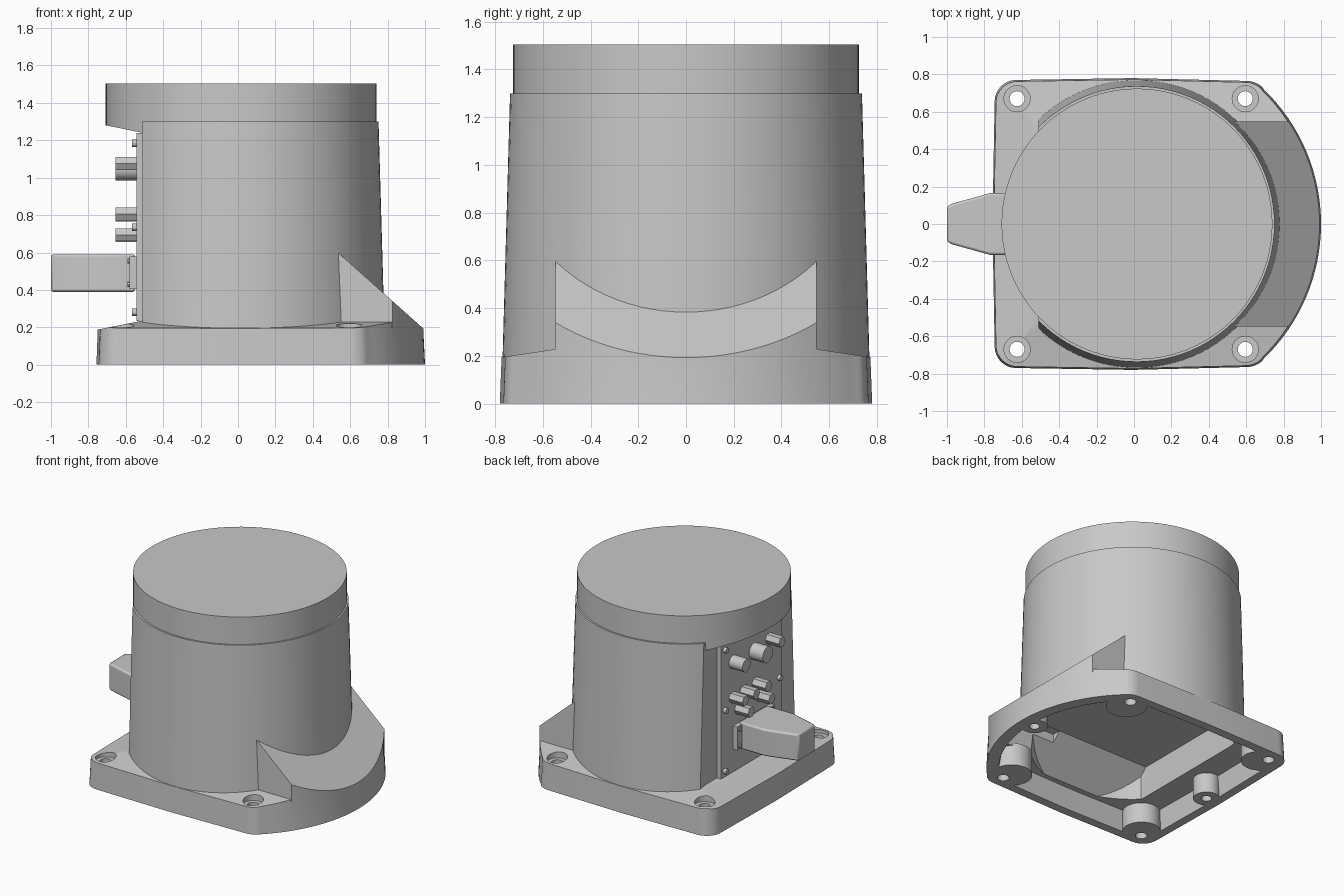
import bpy, bmesh
from math import radians, cos, sin
from mathutils import Matrix, Vector

if "Cube" in bpy.data.objects:
    bpy.data.objects.remove(bpy.data.objects["Cube"])

grey = bpy.data.materials.new("cast grey")
grey.use_nodes = True
grey.diffuse_color = (0.58, 0.58, 0.58, 1)
grey.node_tree.nodes["Principled BSDF"].inputs["Base Color"].default_value = grey.diffuse_color


def finish(name, bm):
    bmesh.ops.recalc_face_normals(bm, faces=bm.faces)
    mesh = bpy.data.meshes.new(name)
    bm.to_mesh(mesh)
    bm.free()
    ob = bpy.data.objects.new(name, mesh)
    bpy.context.collection.objects.link(ob)
    mesh.materials.append(grey)
    return ob


def prism(name, pts, z0, z1, top=1.0):
    """Extrude an xy outline upward, scaling the top for draft."""
    bm = bmesh.new()
    low = [bm.verts.new((x, y, z0)) for x, y in pts]
    high = [bm.verts.new((x * top, y * top, z1)) for x, y in pts]
    bm.faces.new(low[::-1])
    bm.faces.new(high)
    n = len(pts)
    for i in range(n):
        j = (i + 1) % n
        bm.faces.new((low[i], low[j], high[j], high[i]))
    return finish(name, bm)


def rod(name, x0, x1, y, z, r, sides):
    """Cylinder lying along x."""
    bm = bmesh.new()
    turn = Matrix.Translation(((x0 + x1) / 2, y, z)) @ Matrix.Rotation(radians(90), 4, 'Y')
    bmesh.ops.create_cone(bm, cap_ends=True, segments=sides, radius1=r, radius2=r,
                          depth=abs(x1 - x0), matrix=turn)
    return finish(name, bm)


def slice_off(ob, point, normal):
    """Remove what lies on the normal's side of a plane and close the cut."""
    bm = bmesh.new()
    bm.from_mesh(ob.data)
    res = bmesh.ops.bisect_plane(bm, geom=bm.verts[:] + bm.edges[:] + bm.faces[:], dist=1e-5,
                                 plane_co=point, plane_no=Vector(normal).normalized(),
                                 clear_outer=True)
    edges = [g for g in res["geom_cut"] if isinstance(g, bmesh.types.BMEdge)]
    bmesh.ops.holes_fill(bm, edges=edges)
    bmesh.ops.recalc_face_normals(bm, faces=bm.faces)
    bm.to_mesh(ob.data)
    bm.free()


def select(ob):
    bpy.ops.object.select_all(action='DESELECT')
    ob.select_set(True)
    bpy.context.view_layer.objects.active = ob


def combine(ob, other, operation):
    select(ob)
    mod = ob.modifiers.new("combine", 'BOOLEAN')
    mod.operation, mod.object, mod.solver = operation, other, 'EXACT'
    bpy.ops.object.modifier_apply(modifier=mod.name)
    bpy.data.objects.remove(other)


def arc(cx, cy, r, a0, a1, n):
    steps = [radians(a0 + (a1 - a0) * i / n) for i in range(n + 1)]
    return [(cx + r * cos(a), cy + r * sin(a)) for a in steps]


def circle(cx, cy, r, n=32):
    return arc(cx, cy, r, 0, 360, n)[:-1]


def box(x0, x1, y, z0, z1, name):
    return prism(name, [(x0, -y), (x1, -y), (x1, y), (x0, y)], z0, z1)


def segment(r, a, x):
    """Outline of a disc's right-hand slice."""
    pts = arc(0, 0, r, -a, a, 24)
    return [(x, pts[0][1])] + pts + [(x, pts[-1][1])]


# Foot plate: rounded left corners, big arc on the right, sloping top
half = (arc(0, 0, 1.0, 0, 46, 16) + arc(0.6, 0.635, 0.13, 50, 90, 6) + [(-0.01, 0.78)]
        + arc(-0.63, 0.655, 0.115, 92, 178, 8) + [(-0.757, 0)])
outline = half + [(x, -y) for x, y in half[-2:0:-1]]
casting = prism("base_casting", outline, 0, 0.3, 0.985)
slice_off(casting, (0, 0, 0.238), (0, 0, 1))
for side in (-1, 1):
    slice_off(casting, (0, side * 0.77, 0.195), (0, side * 0.15, 1))
slice_off(casting, (-0.74, 0, 0.19), (-0.2, 0, 1))

# Sloping front wedge
combine(casting, prism("wedge", segment(0.992, 33.5, 0.4), 0.1, 0.7), 'UNION')
slice_off(casting, (0.54, 0, 0.595), (0.89, 0, 1))

# Tapered drum with a flat rear
drum = prism("drum", circle(0.015, 0, 0.771, 96), 0.1, 1.3, 0.956)
slice_off(drum, (-0.51, 0, 0), (-1, 0, 0))
combine(casting, drum, 'UNION')

# Hollow underside: plate recess, wedge recess and a bore with sloping shoulders
cavity = prism("cavity", [(x * 0.935, y * 0.935) for x, y in outline], -0.1, 0.15, 0.95)
combine(casting, cavity, 'DIFFERENCE')
wedge_recess = prism("wedge_recess", segment(0.93, 32, 0.3), 0.05, 0.37)
slice_off(wedge_recess, (0.54, 0, 0.53), (0.89, 0, 1))
combine(casting, wedge_recess, 'DIFFERENCE')
bore = prism("bore", [(max(x, -0.49), y) for x, y in circle(0.015, 0, 0.71, 64)], -0.1, 0.371, 0.95)
for side in (-1, 1):
    slice_off(bore, (0, side * 0.43, 0.37), (0, side, 1))
combine(casting, bore, 'DIFFERENCE')

# Bosses, bolt holes and dowel holes
for side in (-1, 1):
    for bx, by, hx, r in ((-0.59, 0.625, -0.625, 0.13), (0.575, 0.605, 0.595, 0.14)):
        combine(casting, prism("boss", circle(bx, side * by, r), 0, 0.17), 'UNION')
        combine(casting, prism("hole", circle(hx, side * 0.67, 0.04), -0.1, 0.4), 'DIFFERENCE')
        combine(casting, prism("spotface", circle(hx, side * 0.67, 0.07), 0.175, 0.4), 'DIFFERENCE')
for x in (-0.64, 0.88):
    combine(casting, prism("boss", circle(x, 0, 0.09), 0, 0.165), 'UNION')
    combine(casting, prism("dowel", circle(x, 0, 0.035), -0.1, 0.1), 'DIFFERENCE')

# Top cap overhanging the flat rear
cap = prism("top_cap", circle(0.016, 0, 0.724, 96), 1.1, 1.505)
slice_off(cap, (-0.51, 0, 1.24), (-0.205, 0, -1))

# Rear connection panel with screws
box(-0.543, -0.5, 0.36, 0.235, 1.24, "rear_panel")
for side in (-1, 1):
    for z in (0.28, 0.735, 1.185):
        rod("panel_screw", -0.567, -0.53, side * 0.32, z, 0.02, 12)

# Round and hexagonal fittings
for y, z, r, sides in ((-0.2, 1.075, 0.04, 6), (-0.03, 1.045, 0.06, 24), (0.22, 1.06, 0.048, 24),
                       (-0.04, 0.805, 0.04, 6), (0.1, 0.8, 0.04, 6), (0.23, 0.8, 0.04, 6),
                       (-0.08, 0.695, 0.04, 6), (0.165, 0.69, 0.04, 6)):
    rod("fitting", -0.655, -0.53, y, z, r, sides)

# Large plug with flange
box(-0.58, -0.53, 0.22, 0.405, 0.58, "plug_flange")
for side in (-1, 1):
    for z in (0.43, 0.555):
        rod("flange_screw", -0.59, -0.57, side * 0.195, z, 0.015, 10)
side_line = [(-0.55, 0.165), (-0.77, 0.165), (-0.975, 0.108), (-1.0, 0.095)]
plug = prism("plug", side_line + [(x, -y) for x, y in side_line[::-1]], 0.39, 0.59)
bevel = plug.modifiers.new("bevel", 'BEVEL')
bevel.width, bevel.segments = 0.012, 2

# Smooth round walls, keep edges sharp
for ob in list(bpy.context.collection.objects):
    if ob.type == 'MESH' and grey.name in ob.data.materials:
        select(ob)
        bpy.ops.object.shade_smooth_by_angle(angle=radians(25))
